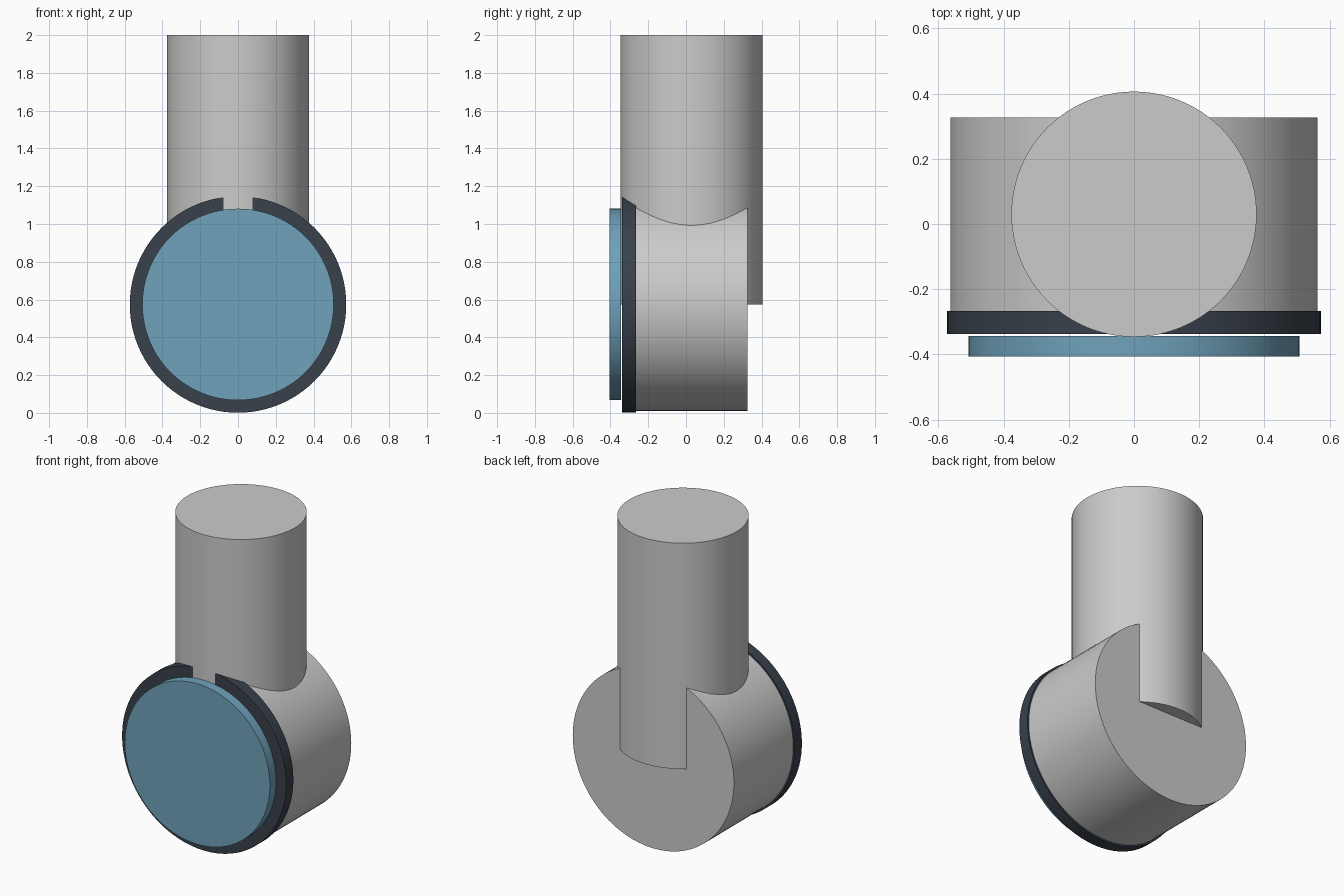
import bpy, math

if "Cube" in bpy.data.objects:
    bpy.data.objects.remove(bpy.data.objects["Cube"])

AXIS_Z = 0.574  # height of the horizontal axis


def material(name, color):
    m = bpy.data.materials.new(name)
    m.diffuse_color = (*color, 1)
    m.use_nodes = True
    m.node_tree.nodes["Principled BSDF"].inputs["Base Color"].default_value = m.diffuse_color
    return m


def cylinder(name, radius, depth, location, rotation=(0, 0, 0), mat=None):
    bpy.ops.mesh.primitive_cylinder_add(vertices=96, radius=radius, depth=depth,
                                        location=location, rotation=rotation)
    ob = bpy.context.object
    ob.name = name
    if mat:
        ob.data.materials.append(mat)
    bpy.ops.object.shade_smooth_by_angle(angle=math.radians(30))
    return ob


def disc(name, radius, y0, y1, mat=None):
    """Cylinder lying along y between y0 and y1."""
    return cylinder(name, radius, y1 - y0, (0, (y0 + y1) / 2, AXIS_Z),
                    (math.pi / 2, 0, 0), mat)


dark = material("dark_rim", (0.04, 0.052, 0.07))
blue = material("blue_glass", (0.16, 0.36, 0.5))

# Upright post, reaching down to the axis of the housing
cylinder("post", 0.376, 2 - AXIS_Z, (0, 0.03, (2 + AXIS_Z) / 2))

# Round housing, dark rim and blue front plate
disc("housing", 0.563, -0.27, 0.326)
disc("rim", 0.573, -0.338, -0.266, dark)
disc("front_plate", 0.507, -0.406, -0.344, blue)
